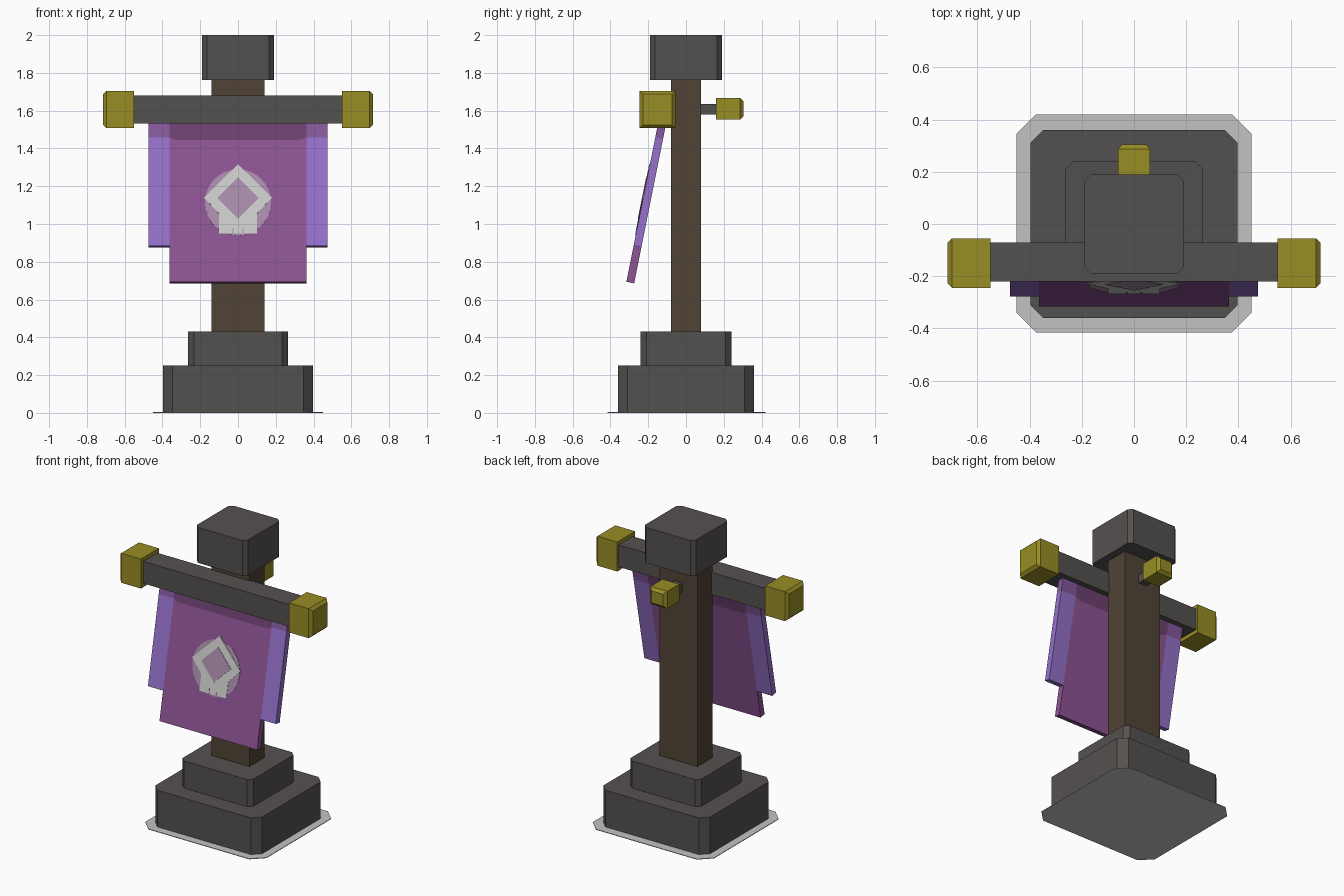
import bpy
import bmesh
import math
from mathutils import Vector

cube = bpy.data.objects.get("Cube")
if cube:
    bpy.data.objects.remove(cube, do_unlink=True)


def make_material(name, *rgb):
    """Flat colour from 0-255 display values, stored as linear."""
    lin = [((c / 255 + 0.055) / 1.055) ** 2.4 for c in rgb] + [1.0]
    m = bpy.data.materials.new(name)
    m.use_nodes = True
    m.diffuse_color = lin
    node = next(n for n in m.node_tree.nodes if n.type == 'BSDF_PRINCIPLED')
    node.inputs["Base Color"].default_value = lin
    node.inputs["Roughness"].default_value = 0.9
    return m


stone = make_material("dark stone", 84, 81, 79)
wood = make_material("brown wood", 81, 67, 54)
gold = make_material("old gold", 152, 141, 37)
purple = make_material("purple cloth", 141, 84, 147)
shade = make_material("deep purple cloth", 109, 65, 112)
violet = make_material("violet cloth", 149, 113, 201)
trim = make_material("violet top trim", 131, 88, 155)
bone = make_material("bone", 204, 204, 202)
lilac = make_material("pale lilac", 169, 141, 171)
slab = make_material("pale grey slab", 194, 194, 194)


def finish(name, bm, mat):
    bmesh.ops.recalc_face_normals(bm, faces=bm.faces)
    me = bpy.data.meshes.new(name)
    bm.to_mesh(me)
    bm.free()
    me.materials.append(mat)
    ob = bpy.data.objects.new(name, me)
    bpy.context.collection.objects.link(ob)
    return ob


def block(name, mat, lo, hi, bevel=0, outward=None):
    """Box between two corners; chamfers upright edges, or the rim of the outward end."""
    lo, hi = Vector(lo), Vector(hi)
    bm = bmesh.new()
    bmesh.ops.create_cube(bm, size=1)
    for v in bm.verts:
        v.co = Vector((lo[i] + (v.co[i] + 0.5) * (hi[i] - lo[i]) for i in range(3)))
    if bevel:
        bm.normal_update()
        if outward:
            d = Vector(outward)
            edges = [e for f in bm.faces if f.normal.dot(d) > 0.9 for e in f.edges]
        else:
            edges = [e for e in bm.edges
                     if abs(e.verts[0].co.z - e.verts[1].co.z) > 1e-4]
        bmesh.ops.bevel(bm, geom=edges, offset=bevel, segments=1,
                        profile=0.5, affect='EDGES')
    return finish(name, bm, mat)


# Cloth plane: leans forward towards the bottom
SLOPE = 0.2
NORMAL = Vector((0, -1, SLOPE)).normalized()
HALF = 0.021


def sheet(name, mat, outline, back=-HALF, front=HALF):
    """Extruded (x, z) outline lying in the cloth plane."""
    bm = bmesh.new()
    verts = [bm.verts.new(Vector((x, -0.295 + SLOPE * (z - 0.69), z)) + NORMAL * back)
             for x, z in outline]
    face = bm.faces.new(verts)
    ext = bmesh.ops.extrude_face_region(bm, geom=[face])
    moved = [g for g in ext["geom"] if isinstance(g, bmesh.types.BMVert)]
    bmesh.ops.translate(bm, verts=moved, vec=NORMAL * (front - back))
    return finish(name, bm, mat)


def mirrored(half):
    """Close a right-half outline with its mirror image."""
    return half + [(-x, z) for x, z in reversed(half) if x > 0]


# Pedestal, post and cap
block("ground_slab", slab, (-0.45, -0.415, 0), (0.45, 0.42, 0.004), 0.075)
block("base_lower", stone, (-0.397, -0.36, 0.002), (0.397, 0.36, 0.25), 0.05)
block("base_upper", stone, (-0.264, -0.24, 0.25), (0.264, 0.24, 0.432), 0.03)
block("post", wood, (-0.14, -0.08, 0.42), (0.14, 0.08, 1.77))
block("post_cap", stone, (-0.19, -0.19, 1.762), (0.19, 0.19, 2.0), 0.025)

# Crossbar with gold ends
block("crossbar", stone, (-0.56, -0.22, 1.532), (0.56, -0.07, 1.68))
for side, s in (("left", 1), ("right", -1)):
    x0, x1 = sorted((0.55 * s, 0.715 * s))
    block("crossbar_end_" + side, gold, (x0, -0.245, 1.507), (x1, -0.055, 1.705),
          0.018, (s, 0, 0))

# Rear peg
block("rear_peg", stone, (-0.03, 0.07, 1.58), (0.03, 0.17, 1.635))
block("rear_peg_end", gold, (-0.062, 0.16, 1.552), (0.062, 0.305, 1.668),
      0.018, (0, 1, 0))

# Banner: central panel, shaded top band and side flaps
W, EDGE, TOP = 0.363, 0.475, 1.56
sheet("banner_panel", purple, mirrored([(W, 0.69), (W, 1.455), (0.33, 1.44)]))
sheet("banner_top_band", shade, mirrored([(0.33, 1.44), (W, 1.455), (W, TOP)]))
for side, s in (("left", 1), ("right", -1)):
    sheet("banner_flap_" + side, violet,
          [(s * W, 0.88), (s * EDGE, 0.88), (s * EDGE, 1.455), (s * W, 1.455)])
    sheet("banner_flap_top_" + side, trim,
          [(s * W, 1.455), (s * EDGE, 1.455), (s * EDGE, TOP), (s * W, TOP)])

# Emblem: round backing, diamond head with notched jaw, diamond centre
disc = [(0.175 * math.cos(a), 1.11 + 0.175 * math.sin(a))
        for a in (math.tau * i / 32 for i in range(32))]
sheet("emblem_disc", lilac, disc, HALF - 0.001, HALF + 0.002)
sheet("emblem_skull", bone,
      mirrored([(0.03, 0.975), (0.03, 0.945), (0.1, 0.945), (0.1, 1.05),
                (0.18, 1.135), (0.0, 1.312)]),
      HALF - 0.001, HALF + 0.004)
sheet("emblem_tooth", bone, mirrored([(0.024, 0.945), (0.024, 0.98)]),
      HALF - 0.001, HALF + 0.0035)
sheet("emblem_centre", lilac, [(0, 1.022), (0.11, 1.132), (0, 1.242), (-0.11, 1.132)],
      HALF, HALF + 0.006)
